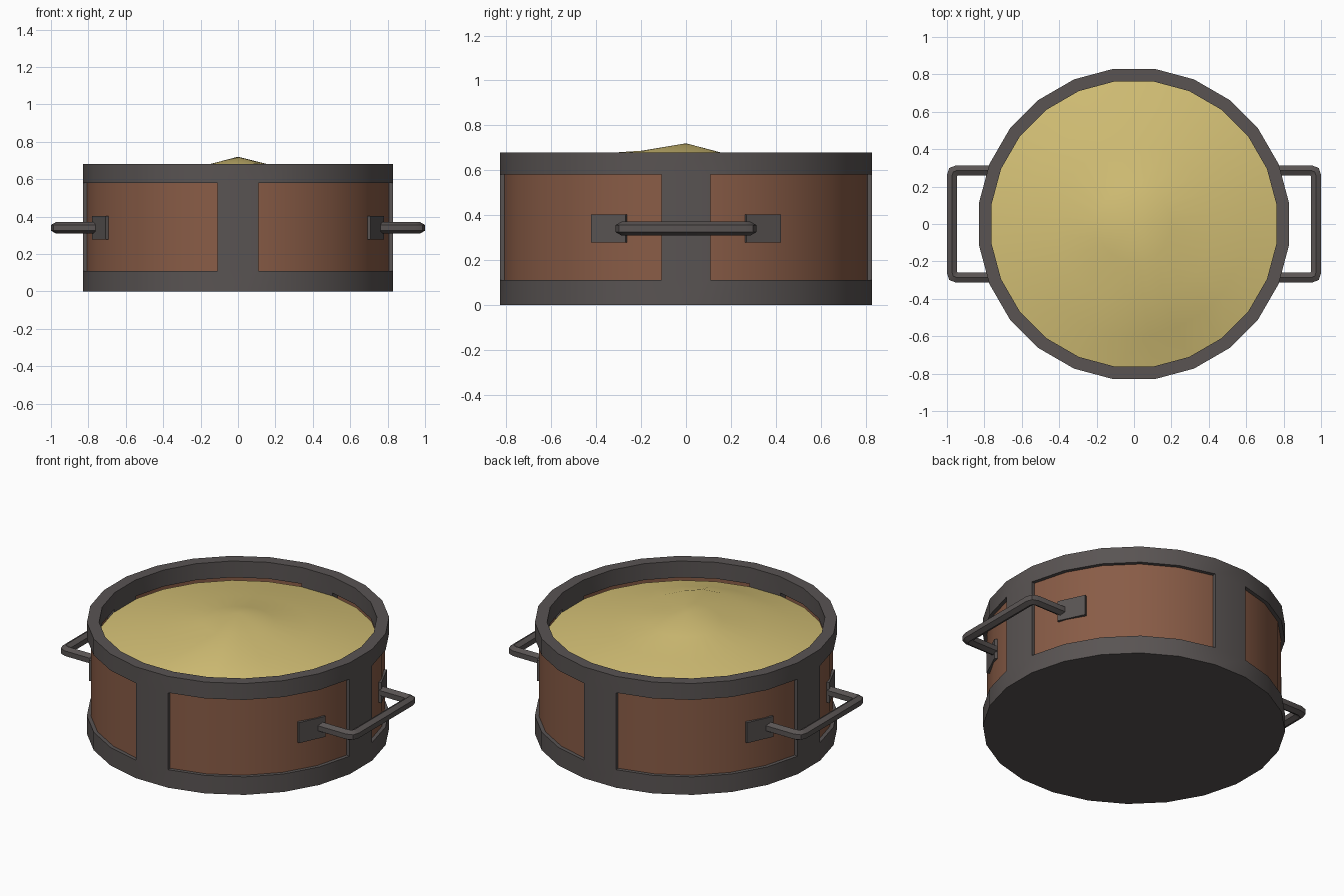
import bpy, bmesh
from math import sin, cos, pi, exp, radians
from mathutils import Vector, Matrix

if "Cube" in bpy.data.objects:
    bpy.data.objects.remove(bpy.data.objects["Cube"])

N = 24
R = 0.837


def material(name, rgb):
    m = bpy.data.materials.new(name)
    m.diffuse_color = (*rgb, 1)
    m.use_nodes = True
    m.node_tree.nodes["Principled BSDF"].inputs["Base Color"].default_value = m.diffuse_color
    return m


IRON = material("dark_iron", (0.10, 0.088, 0.086))
COPPER = material("copper", (0.25, 0.107, 0.062))
SAND = material("sand", (0.66, 0.53, 0.18))


def finish(bm, name, mat, solid=0):
    bmesh.ops.recalc_face_normals(bm, faces=bm.faces[:])
    me = bpy.data.meshes.new(name)
    bm.to_mesh(me)
    bm.free()
    ob = bpy.data.objects.new(name, me)
    bpy.context.collection.objects.link(ob)
    me.materials.append(mat)
    bpy.ops.object.select_all(action='DESELECT')
    ob.select_set(True)
    bpy.context.view_layer.objects.active = ob
    if solid:
        mod = ob.modifiers.new("thickness", 'SOLIDIFY')
        mod.thickness = solid
        mod.offset = -1
        mod.use_even_offset = True
        bpy.ops.object.modifier_apply(modifier=mod.name)
    bpy.ops.object.shade_smooth_by_angle(angle=radians(30))
    return ob


def ring(bm, r, z):
    # side faces are centred on the axes
    return [bm.verts.new((r * cos(a), r * sin(a), z))
            for a in ((i - 0.5) * 2 * pi / N for i in range(N))]


def bridge(bm, lo, hi, keep=lambda i: True):
    for i in range(N):
        if keep(i):
            j = (i + 1) % N
            bm.faces.new((lo[i], lo[j], hi[j], hi[i]))


# Frame: base, lower and upper band, and four straps
bm = bmesh.new()
rings = [ring(bm, R, z) for z in (0, 0.11, 0.58, 0.68)]
bridge(bm, rings[0], rings[1])
bridge(bm, rings[1], rings[2], lambda i: i % 6 == 0)
bridge(bm, rings[2], rings[3])
bm.faces.new(rings[0][::-1])
finish(bm, "frame", IRON, 0.067)

# Recessed copper wall
bm = bmesh.new()
bridge(bm, ring(bm, 0.815, 0.08), ring(bm, 0.815, 0.61))
finish(bm, "side_panels", COPPER)


# Uneven mound of contents
bm = bmesh.new()
prev = None
for r, z in ((0.775, 0.56), (0.60, 0.598), (0.42, 0.632), (0.2, 0.668)):
    cur = ring(bm, r, z)
    if r < 0.7:
        for v in cur:
            v.co.z += 0.045 * exp(-((v.co.x - 0.12) ** 2 + (v.co.y + 0.36) ** 2) / 0.04)
    if prev:
        bridge(bm, prev, cur)
    prev = cur
peak = bm.verts.new((0, 0, 0.72))
for i in range(N):
    bm.faces.new((prev[i], prev[(i + 1) % N], peak))
finish(bm, "contents", SAND)


def handle(s, name):
    # hexagonal tube swept along a U with chamfered corners
    half = [(0.74, 0.287), (0.945, 0.287), (0.966, 0.279), (0.973, 0.258)]
    path = [Vector((s * x, y, 0.34)) for x, y in half]
    path += [Vector((s * x, -y, 0.34)) for x, y in reversed(half)]
    bm = bmesh.new()
    loops = []
    for i, p in enumerate(path):
        d0 = (path[max(i, 1)] - path[max(i, 1) - 1]).normalized()
        k = min(i + 1, len(path) - 1)
        d1 = (path[k] - path[k - 1]).normalized()
        t = (d0 + d1).normalized()
        side = t.cross(Vector((0, 0, 1))) / t.dot(d0)
        loops.append([bm.verts.new(p + 0.031 * (side * sin(a) + Vector((0, 0, cos(a)))))
                      for a in (q * pi / 3 for q in range(6))])
    for a, b in zip(loops, loops[1:]):
        for q in range(6):
            w = (q + 1) % 6
            bm.faces.new((a[q], a[w], b[w], b[q]))
    bm.faces.new(loops[0])
    bm.faces.new(loops[-1][::-1])
    finish(bm, name, IRON)


handle(1, "right_handle")
handle(-1, "left_handle")

# Handle mounting plates
for n, deg in enumerate((25, -25, 155, 205)):
    bm = bmesh.new()
    bmesh.ops.create_cube(bm, size=1, matrix=Matrix.Rotation(radians(deg), 4, 'Z')
                          @ Matrix.Translation((0.805, 0, 0.34))
                          @ Matrix.Diagonal((0.034, 0.17, 0.125, 1)))
    finish(bm, "handle_plate_%d" % (n + 1), IRON)
